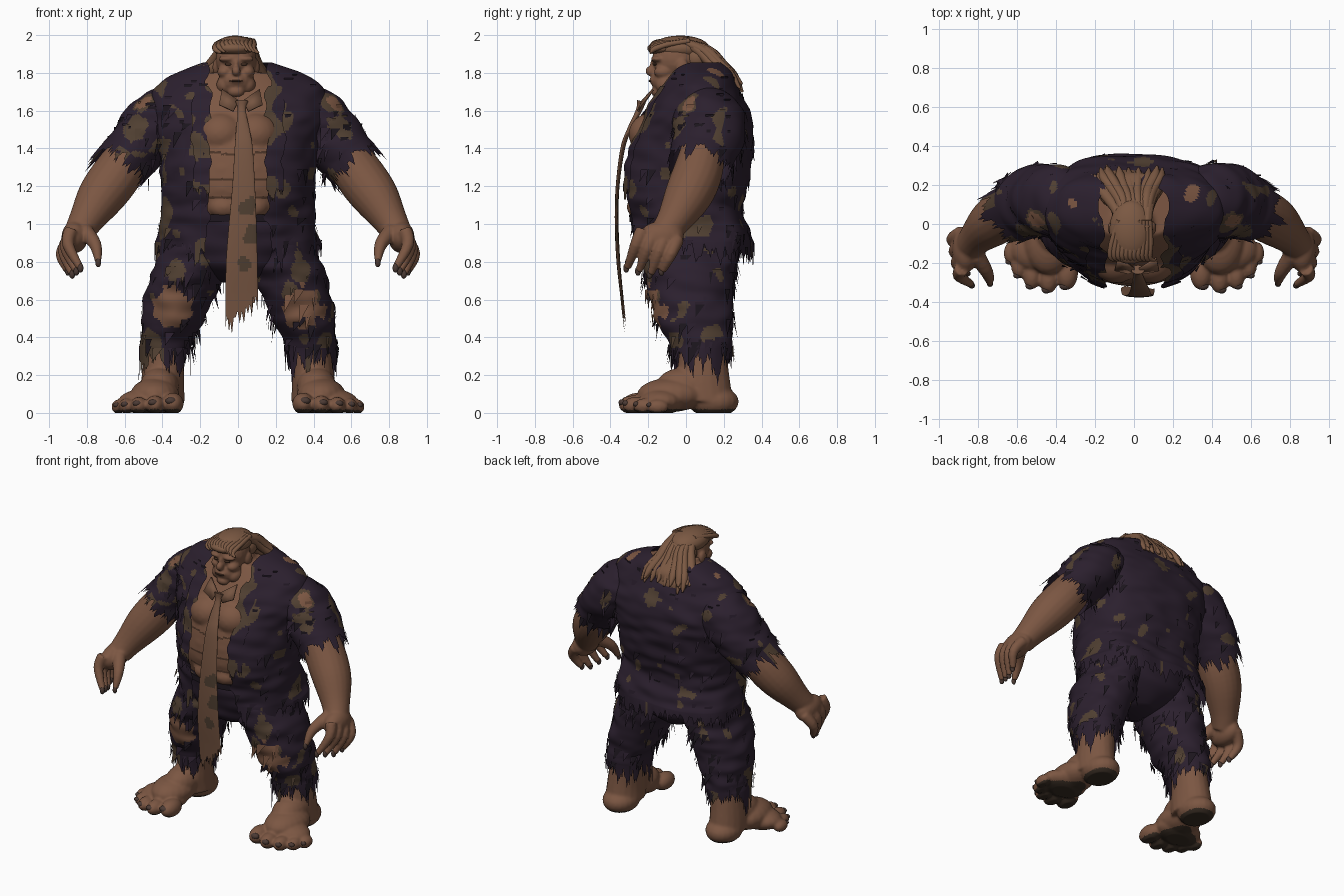
import bpy, bmesh, math, random
from mathutils import Vector, Matrix, noise

random.seed(4)
if "Cube" in bpy.data.objects:
    bpy.data.objects.remove(bpy.data.objects["Cube"])


def material(name, rgb):
    m = bpy.data.materials.new(name)
    m.use_nodes = True
    m.diffuse_color = (*rgb, 1)
    m.node_tree.nodes["Principled BSDF"].inputs["Base Color"].default_value = (*rgb, 1)
    return m


SKIN = material("skin brown", (.2, .094, .055))
CLOTH = material("dark purple cloth", (.024, .014, .027))
WORN = material("worn olive brown", (.08, .05, .031))
HAIR = material("hair tan", (.2, .1, .056))
TIE = material("tie brown", (.18, .09, .053))
SOLE = material("sole dark brown", (.04, .026, .017))
NAIL = material("nail grey brown", (.07, .042, .034))
CREASE = material("crease brown", (.07, .034, .02))
BLACK = material("frayed black", (.012, .008, .013))


def spline(secs, steps):
    """Catmull-Rom through section tuples (x, y, z, rx, ry)."""
    out = []
    for i in range(len(secs) - 1):
        a, b, c, d = [secs[max(0, min(len(secs) - 1, i + k))] for k in (-1, 0, 1, 2)]
        for k in range(steps):
            t = k / steps
            out.append([q + .5 * t * (r - p + t * (2 * p - 5 * q + 4 * r - s + t * (3 * (q - r) + s - p)))
                        for p, q, r, s in zip(a, b, c, d)])
    return out + [list(secs[-1])]


def loft(bm, secs, n=20, steps=4, side=1, flat=False, cap=True, rag=0, fold=0, square=2, arc=None):
    """Skin rings along a path; rag tears the last ring, arc leaves the ring open."""
    pts = spline([s if len(s) > 4 else (*s, s[3]) for s in secs], steps)
    mids = [Vector((p[0] * side, p[1], p[2])) for p in pts]
    rings = []
    for i, p in enumerate(pts):
        t = (mids[min(i + 1, len(pts) - 1)] - mids[max(i - 1, 0)]).normalized()
        if flat:
            t = Vector((0, 0, -1))
        u = t.cross(Vector((0, 1, 0))).normalized()
        v = u.cross(t)
        lo, hi = arc(p[3], mids[i]) if arc else (0, math.tau)
        ring = []
        for j in range(n + bool(arc)):
            a = lo + (hi - lo) * j / n
            c, s = math.cos(a), math.sin(a)
            e = 2 / square if s > 0 else 1
            d = u * p[3] * math.copysign(abs(c) ** e, c) + v * p[4] * math.copysign(abs(s) ** e, s)
            q = mids[i] + d
            q += d * fold * noise.noise(Vector((q.x * 6, q.y * 6, q.z * 15)))
            if rag and i == len(pts) - 1:
                q += t * rag * (1.3 * abs(noise.noise(q * 19)) + .45 * random.random() * (j % 2))
            ring.append(bm.verts.new(q))
        rings.append(ring)
    for r, w in zip(rings, rings[1:]):
        for j in range(n):
            k = j + 1 if arc else (j + 1) % n
            bm.faces.new((r[j], w[j], w[k], r[k]))
    if cap and not arc:
        bm.faces.new(rings[0])
        if not rag:
            bm.faces.new(rings[-1][::-1])


def ball(bm, c, r, side=1):
    r = r if isinstance(r, tuple) else (r, r, r)
    m = Matrix.Translation((c[0] * side, c[1], c[2])) @ Matrix.Diagonal((*r, 1))
    bmesh.ops.create_uvsphere(bm, u_segments=20, v_segments=12, radius=1, matrix=m)


def tatters(bm, count, length):
    """Torn flaps hanging off random faces, some of them frayed black."""
    bm.normal_update()
    bm.faces.ensure_lookup_table()
    for f in random.sample(list(bm.faces), count):
        n, c = f.normal.copy(), f.calc_center_median()
        if abs(n.z) < .8:
            w = n.cross(Vector((0, 0, 1))).normalized() * random.uniform(.008, .03)
            tip = c + n * random.uniform(.006, .024) - Vector((0, 0, length * random.uniform(.4, 1))) + w
            flap = bm.faces.new([bm.verts.new(q) for q in (c + n * .006 - w, tip, c + n * .006 + w)])
            flap.material_index = random.choice((0, 3))


def finish(bm, name, mats, rule=None, voxel=0):
    me = bpy.data.meshes.new(name)
    bm.to_mesh(me)
    bm.free()
    ob = bpy.data.objects.new(name, me)
    bpy.context.collection.objects.link(ob)
    if voxel:
        r = ob.modifiers.new("merge", "REMESH")
        r.mode, r.voxel_size = "VOXEL", voxel
        ob.modifiers.new("soften", "SMOOTH").iterations = 5
        bpy.context.view_layer.update()
        dg = bpy.context.evaluated_depsgraph_get()
        me = bpy.data.meshes.new_from_object(ob.evaluated_get(dg))
        ob.modifiers.clear()
        ob.data = me
    for m in mats:
        me.materials.append(m)
    for v in me.vertices:
        v.co.z = max(0, v.co.z)
    if rule:
        for p in me.polygons:
            p.material_index = p.material_index or rule(p.center, p.normal)
    me.shade_smooth()
    me.set_sharp_from_angle(angle=math.radians(50))
    return ob


def worn(front, back, bare=(), faded=(), side=1):
    """Noise patches of worn cloth, plus bare or faded patches around given points."""
    spots = [(s, 2) for s in bare] + [(s, 1) for s in faded]

    def rule(c, n):
        for (x, y, z, r), index in spots:
            if (c - Vector((x * side, y, z))).length / r + .5 * noise.noise(c * 16) < 1:
                return index
        return int(noise.noise(c * 9 + Vector((3, 7, 1))) > (front if c.y < 0 else back))
    return rule


GARMENT = [CLOTH, WORN, SKIN, BLACK]

# Bare torso with chest and belly muscles
bm = bmesh.new()
loft(bm, [(0, .07, 1.8, .25, .14), (0, .06, 1.68, .41, .22), (0, .05, 1.55, .43, .285), (0, .02, 1.4, .4, .32),
          (0, 0, 1.2, .39, .32), (0, 0, 1.08, .38, .28), (0, .01, .98, .36, .25)], 48, flat=True, square=2.6)
loft(bm, [(-.01, 0, 1.84, .1), (0, .03, 1.75, .13), (0, .05, 1.62, .2, .2)], flat=True)
for s in (1, -1):
    ball(bm, (.09, -.18, 1.475), (.13, .125, .115), s)
    for z in (1.29, 1.19, 1.09):
        ball(bm, (.07, -.25, z), (.09, .064, .062), s)


def muscle_lines(c, n):
    groove = min(abs(c.z - 1.365 - abs(c.x) * .1), abs(c.z - 1.24), abs(c.z - 1.14))
    return int(c.y < -.2 and abs(c.x) < .17 and groove < .006)


finish(bm, "bare_torso", [SKIN, CREASE], muscle_lines, .012)

# Head
bm = bmesh.new()
for c, r in [((0, -.05, 1.87), (.108, .13, .12)), ((0, -.09, 1.757), (.095, .095, .08)),
             ((0, -.185, 1.81), (.024, .03, .028)), ((0, -.165, 1.845), (.016, .026, .035)),
             ((0, -.165, 1.76), (.045, .03, .022)), ((0, -.15, 1.7), (.045, .035, .03))]:
    ball(bm, (c[0] - .01, *c[1:]), r)
for s in (1, -1):
    for c, r in [((.06, -.12, 1.805), (.04, .05, .035)), ((.045, -.15, 1.874), (.05, .036, .018)),
                 ((.105, -.02, 1.83), (.02, .035, .045)), ((.06, -.1, 1.735), (.045, .06, .05))]:
        ball(bm, (c[0] - .01 * s, *c[1:]), r, s)
finish(bm, "head", [SKIN], voxel=.007)
bm = bmesh.new()
ball(bm, (-.01, -.191, 1.757), (.036, .009, .005))
for x in (-.05, .03):
    ball(bm, (x, -.163, 1.846), (.02, .014, .008))
finish(bm, "eyes_and_mouth", [CREASE])

# Swept hair and long back locks
bm = bmesh.new()
ball(bm, (-.015, -.03, 1.93), (.112, .155, .068))
ball(bm, (-.02, -.125, 1.93), (.105, .08, .038))
ball(bm, (-.01, .06, 1.88), (.105, .085, .09))
loft(bm, [(-.01, .05, 1.92, .09, .07), (-.02, .13, 1.85, .11, .08), (-.035, .185, 1.78, .16, .075),
          (-.035, .23, 1.72, .17, .045)], 40, 6, flat=True, rag=.08, fold=.3)
for i in range(38):
    x = random.uniform(-.1, .1)
    y = random.uniform(-.03, .03)
    loft(bm, [(x * .7, -.02, 1.965, .02), (x * .9 - .01, .09 + y, 1.92, .026),
              (x * 1.3 - .025, .16 + y, 1.85, .028), (x * 1.8 - .035, .22 + y, 1.785, .026),
              (x * 2.0 - .04, .27 + y, 1.69 + random.random() * .07, .006)], 8)
for i in range(11):
    x = -.1 + i * .02
    loft(bm, [(x * .8, .02, 1.98 - x * x, .014), (x - .015, -.1, 1.97 - x * x * 2, .015),
              (x - .02, -.17, 1.955 - x * x * 3, .015), (x + .01, -.187, 1.925 - abs(x) * .2, .006)], 8)
finish(bm, "hair", [HAIR])

# Open jacket
COAT = [(0, .08, 1.855, .18, .12), (0, .075, 1.8, .33, .17), (0, .065, 1.73, .43, .205), (0, .06, 1.65, .475, .25),
        (0, .05, 1.55, .465, .3), (0, .02, 1.4, .425, .333), (0, -.01, 1.2, .41, .335), (0, -.01, 1.08, .41, .31),
        (0, .015, .98, .415, .315), (0, .035, .9, .435, .32)]


def gap(rx, c):
    g = math.asin(min(.9, (.16 + .03 * noise.noise(c * 14)) / rx))
    return g - math.pi / 2, math.pi * 1.5 - g


bm = bmesh.new()
loft(bm, COAT, 200, 10, flat=True, rag=.14, fold=.05, square=2.8, arc=gap)
tatters(bm, 120, .1)
finish(bm, "jacket", GARMENT, worn(.34, .43, [(-.3, .13, 1.76, .05), (.29, .14, 1.77, .05), (.24, -.25, 1.57, .04)],
                                   [(.25, -.24, 1.58, .075), (-.25, -.16, 1.72, .06), (.24, -.28, 1.18, .05)]))
for s, side in ((1, "left"), (-1, "right")):
    def strip(rx, c):
        lo, hi = gap(rx, c)
        return (lo - .03, lo + .2) if s > 0 else (hi - .2, hi + .03)
    bm = bmesh.new()
    loft(bm, [(x, y, z, rx * 1.03, ry * 1.03) for x, y, z, rx, ry in COAT[2:7]], 20, 12, flat=True,
         rag=.1, fold=.05, arc=strip)
    finish(bm, side + "_lapel", GARMENT, worn(.06, .4))

# Trouser seat and belt
bm = bmesh.new()
loft(bm, [(0, 0, 1.05, .385, .29), (0, .01, .95, .39, .285), (0, .02, .84, .36, .27), (0, .02, .76, .25, .23),
          (0, .02, .69, .08, .12)], 64, 6, flat=True, fold=.05)
finish(bm, "trouser_seat", GARMENT, worn(.5, .5))
bm = bmesh.new()
loft(bm, [(0, 0, 1.05, .392, .3), (0, 0, 1.01, .395, .3)], 64, flat=True)
finish(bm, "belt", [BLACK])

# Collar flaps, tie
bm = bmesh.new()
for s in (1, -1):
    pts = [(.012, -.235, 1.655), (.04, -.258, 1.6), (.115, -.242, 1.635), (.1, -.18, 1.715)]
    vs = [bm.verts.new((x * s + .015, y, z)) for x, y, z in pts]
    bm.faces.new(vs[::s])
flaps = finish(bm, "collar_flaps", [TIE])
flaps.modifiers.new("thickness", "SOLIDIFY").thickness = .012
bm = bmesh.new()
loft(bm, [(.02, -.235, 1.65, .034, .024), (.02, -.25, 1.6, .022, .016), (.025, -.3, 1.5, .036, .012),
          (.03, -.335, 1.4, .048, .012), (.03, -.362, 1.2, .06, .01), (.025, -.367, 1, .073, .01),
          (.02, -.358, .8, .083, .01), (.02, -.34, .62, .086, .008)], 48, 12, rag=.19)
finish(bm, "tie", [TIE, WORN], worn(1, 1, faded=[(.045, -.37, 1.09, .05), (.08, -.365, .95, .05),
                                                (.03, -.36, .79, .035)]))

for s, side in ((1, "left"), (-1, "right")):
    # Torn sleeve
    bm = bmesh.new()
    loft(bm, [(.25, .09, 1.6, .11), (.35, .11, 1.58, .155, .18), (.43, .125, 1.53, .168, .19),
              (.515, .115, 1.43, .162, .182), (.6, .08, 1.33, .15, .168)], 110, 12, s, rag=.13, fold=.09)
    tatters(bm, 75, .1)
    finish(bm, side + "_sleeve", GARMENT, worn(.32, .43, [(.51, .01, 1.65, .045)],
                                               [(.55, -.05, 1.51, .07), (.5, 0, 1.65, .07)], s))

    # Arm, hand, fingers
    bm, nails = bmesh.new(), bmesh.new()
    loft(bm, [(.56, .09, 1.38, .12), (.65, .055, 1.25, .132), (.73, .005, 1.14, .124), (.805, -.065, 1.02, .092),
              (.845, -.115, .95, .078)], side=s)
    ball(bm, (.865, -.13, .93), (.07, .12, .085), s)
    for i in range(4):
        y, z = -.045 - .062 * i, .92 + .016 * i
        tip = (.9 - .022 * i, y - .08, .735 + .016 * abs(i - 1))
        loft(bm, [(.885, y, z, .038), (.935 - .012 * i, y - .035, z - .08, .032), (*tip, .02)], 12, side=s)
        ball(nails, (tip[0], tip[1] - .005, tip[2]), (.016, .016, .025), s)
    loft(bm, [(.81, -.16, .96, .045), (.755, -.25, .89, .034), (.74, -.305, .8, .018)], 12, side=s)
    ball(nails, (.74, -.31, .795), (.015, .013, .024), s)
    finish(bm, side + "_arm", [SKIN], voxel=.009)

    # Trouser leg with bare knee
    bm = bmesh.new()
    loft(bm, [(.19, .02, .93, .18, .24), (.25, .02, .78, .195, .245), (.31, .03, .62, .185, .22),
              (.35, .045, .48, .163, .2), (.375, .07, .39, .143, .17), (.385, .08, .34, .138, .16)],
         120, 11, s, flat=True, rag=.17, fold=.1)
    tatters(bm, 100, .1)
    finish(bm, side + "_trouser_leg", GARMENT,
           worn(.34, .43, [(.35, -.17, .56, .11)], [(.33, -.2, .75, .06), (.45, -.05, .39, .06)], s))

    # Ankle, foot, toes
    bm = bmesh.new()
    loft(bm, [(.36, .08, .5, .12), (.39, .09, .28, .11, .13), (.4, .085, .16, .114, .15), (.4, .1, .06, .12, .15)],
         side=s, flat=True)
    ball(bm, (.4, .145, .06), (.115, .135, .085), s)
    ball(bm, (.415, -.01, .14), (.105, .15, .1), s)
    ball(bm, (.44, -.08, .095), (.13, .18, .09), s)
    ball(bm, (.475, -.13, .06), (.16, .12, .07), s)
    for x, y, r in [(.345, -.25, .058), (.44, -.28, .05), (.525, -.265, .046), (.59, -.215, .042), (.632, -.15, .038)]:
        ball(bm, (x, y, r * .85), (r, r * 1.55, r), s)
        ball(nails, (x + .01, y - r * 1.15, r * 1.1), (r * .5, r * .4, r * .35), s)
    finish(bm, side + "_foot", [SKIN, SOLE], lambda c, n: int(c.z < .02 and n.z < -.6), .009)
    finish(nails, side + "_nails", [NAIL])
